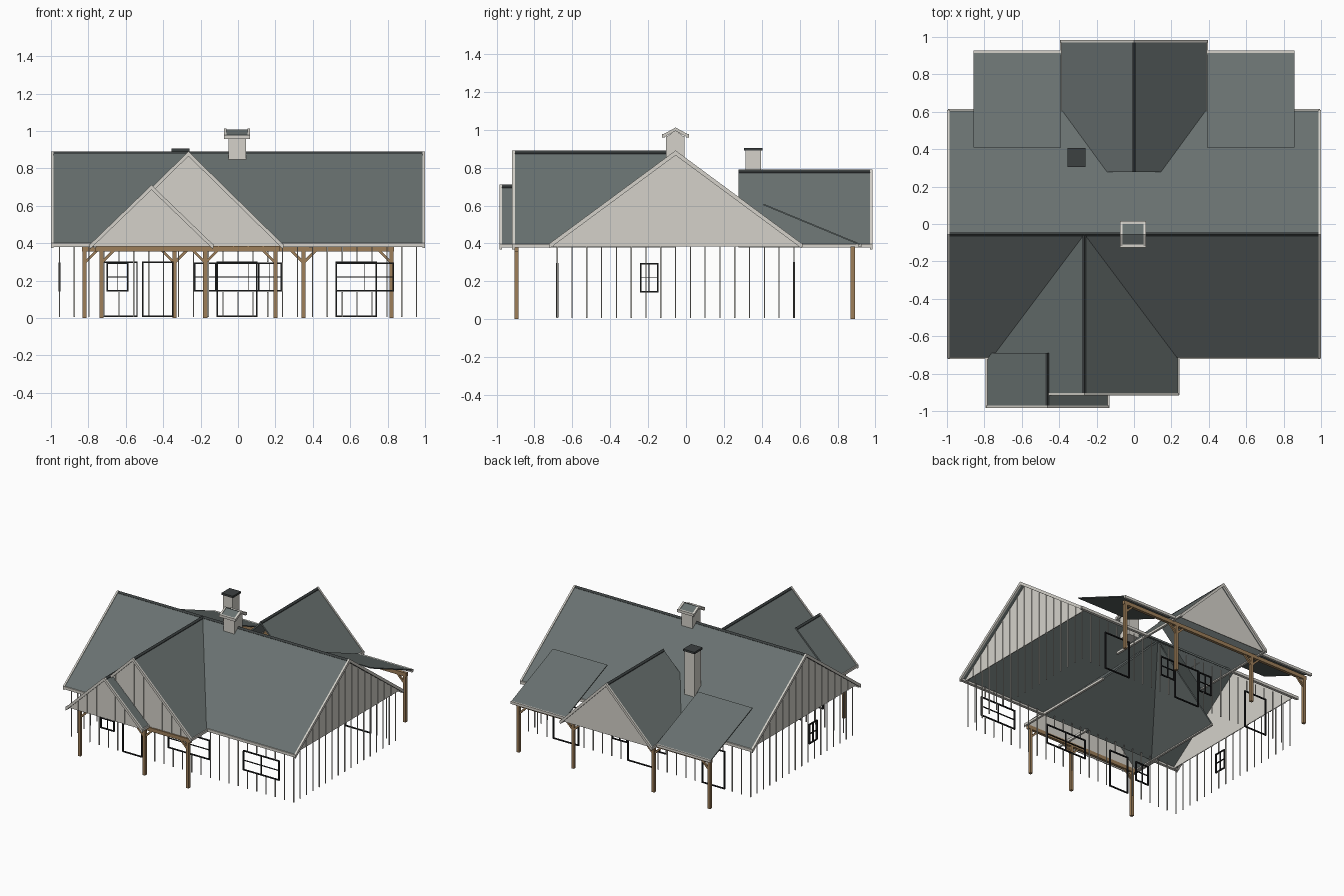
import bpy, bmesh
from mathutils import Vector

cube = bpy.data.objects.get("Cube")
if cube:
    bpy.data.objects.remove(cube, do_unlink=True)


def material(name, r, g, b):
    m = bpy.data.materials.new(name)
    m.use_nodes = True
    m.diffuse_color = (r, g, b, 1)
    bsdf = next(n for n in m.node_tree.nodes if n.type == 'BSDF_PRINCIPLED')
    bsdf.inputs["Base Color"].default_value = (r, g, b, 1)
    return m


ROOF = material("slate_grey", 0.14, 0.165, 0.162)
DARK = material("dark_ridge", 0.045, 0.052, 0.053)
CREAM = material("warm_white", 0.66, 0.64, 0.59)
WOOD = material("timber", 0.34, 0.21, 0.1)
BLACK = material("black_frame", 0.015, 0.016, 0.017)


def finish(name, bm, mat):
    bmesh.ops.recalc_face_normals(bm, faces=bm.faces)
    mesh = bpy.data.meshes.new(name)
    bm.to_mesh(mesh)
    bm.free()
    mesh.materials.append(mat)
    ob = bpy.data.objects.new(name, mesh)
    bpy.context.scene.collection.objects.link(ob)
    return ob


def add_prism(bm, pts, axis, a, b):
    """Extrude a (horizontal, z) profile along x or y from a to b."""
    place = (lambda d, u, z: (d, u, z)) if axis == 'x' else (lambda d, u, z: (u, d, z))
    rings = [[bm.verts.new(place(d, u, z)) for u, z in pts] for d in (a, b)]
    n = len(pts)
    bm.faces.new(rings[0])
    bm.faces.new(rings[1][::-1])
    for i in range(n):
        j = (i + 1) % n
        bm.faces.new((rings[0][i], rings[0][j], rings[1][j], rings[1][i]))


def prism(name, pts, axis, a, b, mat):
    bm = bmesh.new()
    add_prism(bm, pts, axis, a, b)
    return finish(name, bm, mat)


def rect(u0, u1, z0, z1):
    return [(u0, z0), (u1, z0), (u1, z1), (u0, z1)]


def box(name, x0, x1, y0, y1, z0, z1, mat):
    return prism(name, rect(x0, x1, z0, z1), 'y', y0, y1, mat)


def chevron(c, h, ze, zr, t):
    return [(c - h, ze), (c, zr), (c + h, ze), (c + h, ze - t), (c, zr - t), (c - h, ze - t)]


def gable_roof(name, axis, c, h, ze, zr, a, b, trims, t=0.016):
    """Two slopes with a ridge cap and pale rake boards at the given ends."""
    prism(name + "_roof", chevron(c, h, ze, zr, t), axis, a, b, ROOF)
    prism(name + "_ridge_cap", chevron(c, 0.012, zr - 0.007, zr + 0.005, 0.01), axis, a, b, DARK)
    for d in trims:
        e = d + (0.014 if d < (a + b) / 2 else -0.014)
        prism(name + "_rake_board", chevron(c, h + 0.005, ze, zr + 0.006, 0.026), axis, d, e, CREAM)


def gable_wall(name, axis, c, h, ze, zr, d, out, battens=True):
    """Triangular wall under a gable, with vertical battens on its outer side."""
    base, top = 0.383, zr - 0.016
    slope = (zr - ze) / h
    half = (top - base) / slope
    prism(name + "_gable_wall", [(c - half, base), (c + half, base), (c, top)], axis, d, d - out * 0.006, CREAM)
    if battens:
        bm = bmesh.new()
        n = int(half / 0.08)
        for i in range(-n, n + 1):
            u = c + i * 0.08
            high = top - slope * (abs(i) * 0.08 + 0.003)
            if high > base + 0.02:
                add_prism(bm, rect(u - 0.003, u + 0.003, base, high), axis, d, d + out * 0.005)
        finish(name + "_gable_battens", bm, CREAM)


# Main roof, front and rear cross gables
MAIN = (-0.055, 0.66, 0.4, 0.885)
FRONT = (-0.265, 0.5, 0.395, 0.885)
PORCH = (-0.4625, 0.3225, 0.395, 0.705)
REAR = (0, 0.388, 0.395, 0.785)
gable_roof("main", 'x', *MAIN, -0.99, 0.99, (-1, 1))
gable_roof("front", 'y', *FRONT, -0.908, -0.055, (-0.918,))
gable_roof("porch", 'y', *PORCH, -0.972, -0.69, (-0.985,))
gable_roof("rear", 'y', *REAR, 0.278, 0.975, (0.985,))
for s, side in ((-1, "right"), (1, "left")):
    gable_wall(side, 'x', *MAIN, s * 0.96, s)
gable_wall("front", 'y', *FRONT, -0.895, -1)
gable_wall("porch", 'y', *PORCH, -0.96, -1)
gable_wall("rear", 'y', *REAR, 0.96, 1, False)

# Eave boards
for x0, x1 in ((-0.995, -0.765), (0.235, 0.995)):
    box("front_eave_board", x0, x1, -0.722, -0.7, 0.38, 0.401, CREAM)
for x0, x1 in ((-0.995, -0.39), (0.39, 0.995)):
    box("back_eave_board", x0, x1, 0.593, 0.614, 0.38, 0.401, CREAM)
for roof, a, b in ((FRONT, -0.915, -0.055), (PORCH, -0.985, -0.69), (REAR, 0.278, 0.985)):
    for s in (-1, 1):
        x = roof[0] + s * roof[1]
        box("gable_eave_board", x - 0.008, x + 0.008, a, b, 0.378, 0.396, CREAM)

# Patio roofs either side of the rear gable
for s in (-1, 1):
    x0, x1 = sorted((s * 0.39, s * 0.857))
    prism("patio_roof", [(0.408, 0.61), (0.92, 0.398), (0.92, 0.39), (0.408, 0.602)], 'x', x0, x1, ROOF)
    box("patio_eave_board", x0, x1, 0.91, 0.927, 0.38, 0.4, CREAM)


# Timber posts, beams and knee braces
def porch_frame(name, xs, y, x0, x1):
    w = 0.011
    box(name + "_beam", x0, x1, y - w, y + w, 0.355, 0.384, WOOD)
    for x in xs:
        box(name + "_post", x - w, x + w, y - w, y + w, 0, 0.356, WOOD)
        for s in (-1, 1):
            if x0 < x + s * 0.07 < x1:
                prism(name + "_brace", [(x, 0.285), (x, 0.305), (x + s * 0.055, 0.36), (x + s * 0.075, 0.36)],
                      'y', y - 0.007, y + 0.007, WOOD)


porch_frame("front_porch", (-0.73, -0.175, 0.2), -0.895, -0.765, 0.225)
porch_frame("back_patio", (-0.82, -0.34, 0.35, 0.82), 0.88, -0.835, 0.835)


# Open walls: battens broken around framed openings
def opening(name, axis, d, u0, u1, z0, z1, cols, rows):
    bm = bmesh.new()
    w = 0.004
    for i in range(cols + 1):
        u = u0 + (u1 - u0) * i / cols
        k = w if i in (0, cols) else w / 2
        add_prism(bm, rect(u - k, u + k, z0, z1), axis, d - 0.006, d + 0.006)
    for i in range(rows + 1):
        z = z0 + (z1 - z0) * i / rows
        k = w if i in (0, rows) else w / 2
        add_prism(bm, rect(u0 - w, u1 + w, z - k, z + k), axis, d - 0.005, d + 0.005)
    finish(name, bm, BLACK)


def wall(name, axis, d, u0, u1, openings):
    for a, b, kind in openings:
        if kind == "door":
            opening(name + "_door_frame", axis, d, a, b, 0.01, 0.297, 1, 1)
        else:
            opening(name + "_window_frame", axis, d, a, b, 0.145, 0.292, 2, 2)
    bm = bmesh.new()
    n = round((u1 - u0) / 0.08)
    for i in range(n + 1):
        u = u0 + (u1 - u0) * i / n
        spans = [(0.005, 0.385)]
        for a, b, kind in openings:
            if a - 0.005 < u < b + 0.005:
                spans = [(0.3, 0.385)] + ([(0.005, 0.14)] if kind == "window" else [])
        for z0, z1 in spans:
            add_prism(bm, rect(u - 0.003, u + 0.003, z0, z1), axis, d - 0.003, d + 0.003)
    finish(name + "_wall_battens", bm, CREAM)


wall("front", 'y', -0.68, -0.955, 0.955, ((-0.7, -0.59, "window"), (-0.51, -0.35, "door"),
                                          (-0.12, 0.23, "window"), (0.525, 0.83, "window")))
wall("back", 'y', 0.57, -0.955, 0.955, ((-0.73, -0.54, "door"), (-0.23, -0.12, "window"),
                                        (-0.11, 0.1, "door"), (0.11, 0.23, "window"), (0.525, 0.74, "door")))
wall("right", 'x', -0.955, -0.68, 0.57, ((-0.24, -0.15, "window"),))
wall("left", 'x', 0.955, -0.68, 0.57, ())

# Chimney
box("chimney_stack", -0.35, -0.265, 0.313, 0.397, 0.5, 0.892, CREAM)
box("chimney_cap", -0.356, -0.258, 0.305, 0.405, 0.89, 0.905, DARK)

# Ridge cupola with a little gabled roof
box("cupola_base", -0.052, 0.042, -0.105, -0.007, 0.8, 0.968, CREAM)
prism("cupola_gable", [(-0.105, 0.96), (-0.007, 0.96), (-0.056, 0.998)], 'x', -0.052, 0.042, CREAM)
prism("cupola_roof", chevron(-0.055, 0.066, 0.972, 1.007, 0.012), 'x', -0.07, 0.06, ROOF)
for x in (-0.076, 0.05):
    prism("cupola_rake_board", chevron(-0.055, 0.069, 0.974, 1.012, 0.018), 'x', x, x + 0.015, CREAM)
for s in (-1, 1):
    y = -0.055 + s * 0.063
    box("cupola_eave_board", -0.076, 0.065, y - 0.008, y + 0.008, 0.958, 0.978, CREAM)
